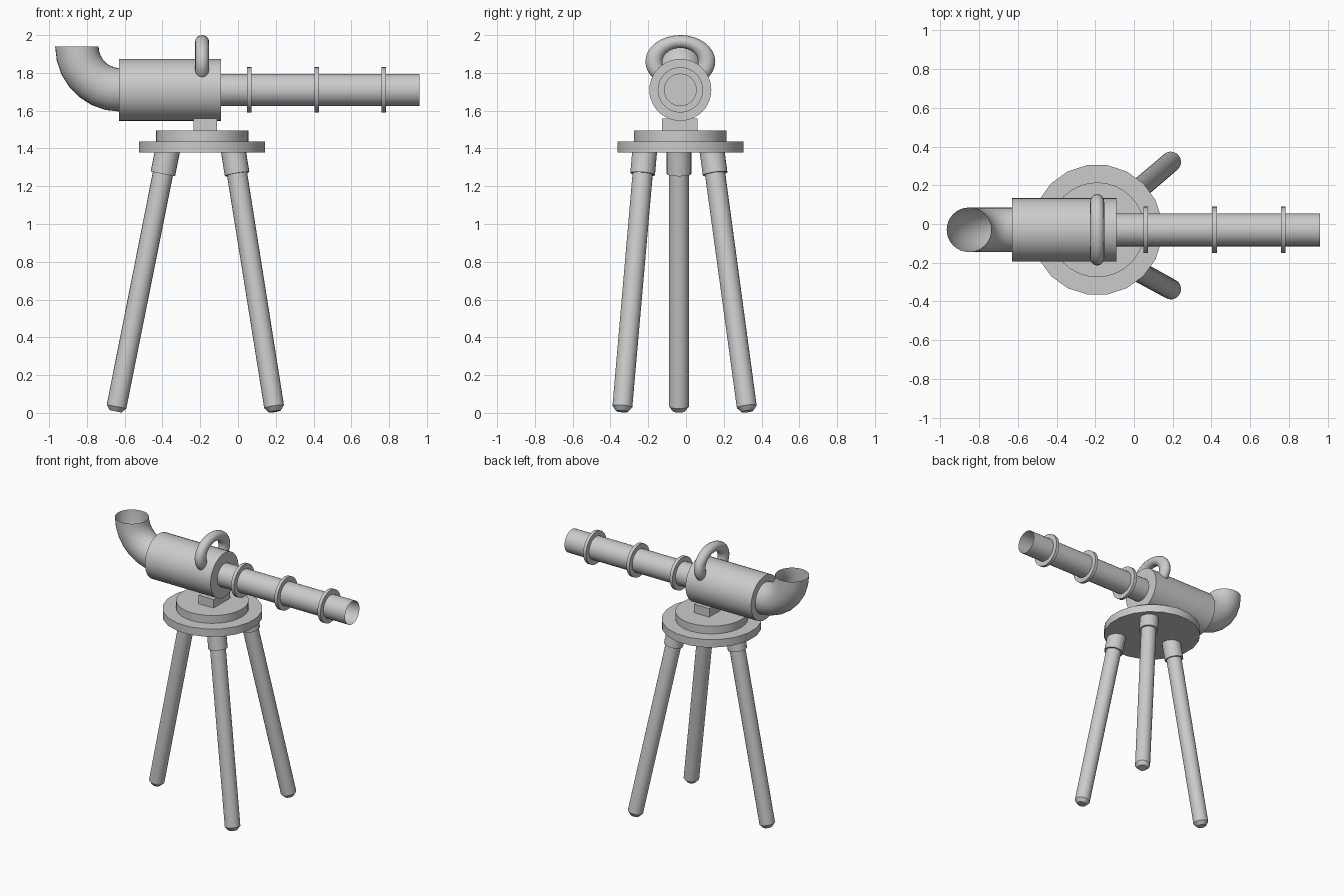
import bpy, bmesh
from math import pi, sin, cos
from mathutils import Vector, Matrix

if "Cube" in bpy.data.objects:
    bpy.data.objects.remove(bpy.data.objects["Cube"])

CX, CY, AX = -0.19, -0.03, 1.71   # tripod centre x, centre line y, tube axis z


def finish(name, bm):
    bmesh.ops.recalc_face_normals(bm, faces=bm.faces)
    me = bpy.data.meshes.new(name)
    bm.to_mesh(me)
    bm.free()
    ob = bpy.data.objects.new(name, me)
    bpy.context.collection.objects.link(ob)
    bpy.ops.object.select_all(action='DESELECT')
    ob.select_set(True)
    bpy.context.view_layer.objects.active = ob
    bpy.ops.object.shade_smooth_by_angle(angle=0.6)
    return ob


def bridge(bm, a, b):
    n = len(a)
    for i in range(n):
        bm.faces.new((a[i], a[(i + 1) % n], b[(i + 1) % n], b[i]))


def lathe(name, profile, origin, direction, n=32, caps=True, closed=False, turn=0.0):
    """Revolve (radius, distance) points about a line from origin along direction."""
    bm = bmesh.new()
    rot = Vector(direction).to_track_quat('Z', 'Y').to_matrix()
    rings = []
    for r, t in profile:
        rings.append([bm.verts.new(Vector(origin) + rot @ Vector(
            (r * cos(2 * pi * (i + turn) / n), r * sin(2 * pi * (i + turn) / n), t)))
            for i in range(n)])
    for a, b in zip(rings, rings[1:]):
        bridge(bm, a, b)
    if closed:
        bridge(bm, rings[-1], rings[0])
    elif caps:
        bm.faces.new(rings[0])
        bm.faces.new(rings[-1])
    return finish(name, bm)


X, Z = (1, 0, 0), (0, 0, 1)

# Main body and open front barrel
lathe("main_body", [(0.164, 0), (0.164, 0.54)], (-0.63, CY, AX), X, 40)
lathe("barrel", [(0.085, 0), (0.085, 1.052)], (-0.09, CY, AX), X, 32, caps=False)

# Barrel rings
for k, x in enumerate((0.06, 0.416, 0.772)):
    lathe(f"barrel_ring_{k + 1}",
          [(0.084, -0.012), (0.12, -0.012), (0.12, 0.012), (0.084, 0.012)],
          (x, CY, AX), X, 32, closed=True)

# Open curved eyepiece: rings swept round a quarter arc
bm = bmesh.new()
R, r, steps, n = 0.225, 0.115, 7, 32
prev = None
for s in range(steps + 1):
    a = s / steps * pi / 2
    ring = []
    for i in range(n):
        b = 2 * pi * i / n
        d = R + r * cos(b)
        ring.append(bm.verts.new((-0.628 - d * sin(a), CY + r * sin(b),
                                  AX + R - d * cos(a) + 0.005 * s / steps)))
    if prev:
        bridge(bm, prev, ring)
    prev = ring
finish("eyepiece_elbow", bm)

# Carrying handle: flattened torus partly sunk in the body
bpy.ops.mesh.primitive_torus_add(major_radius=0.14, minor_radius=0.045,
                                 major_segments=32, minor_segments=16)
handle = bpy.context.object
handle.name = "handle"
handle.data.transform(Matrix.Translation((CX, CY, 1.86))
                      @ Matrix.Diagonal((0.82, 1, 0.757, 1))
                      @ Matrix.Rotation(pi / 2, 4, 'Y'))
bpy.ops.object.shade_smooth_by_angle(angle=0.8)

# Mounting block
bm = bmesh.new()
bmesh.ops.create_cube(bm, size=1, matrix=Matrix.Translation((-0.173, CY - 0.003, 1.522))
                      @ Matrix.Diagonal((0.124, 0.19, 0.072, 1)))
finish("mount_block", bm)

# Stepped base plates
lathe("upper_plate", [(0.245, 0), (0.245, 0.06)], (CX, CY, 1.435), Z, 32)
lathe("lower_plate", [(0.338, 0), (0.338, 0.058)], (CX, CY, 1.379), Z, 20, turn=0.5)

# Legs with sockets and chamfered feet: (name, foot point, top point)
legs = (("rear", (-0.648, -0.037, 0.008), (-0.374, -0.037, 1.385)),
        ("front", (0.195, -0.339, 0.008), (-0.024, -0.219, 1.385)),
        ("back", (0.195, 0.325, 0.008), (-0.024, 0.138, 1.385)))
for name, foot, top in legs:
    d = Vector(top) - Vector(foot)
    L = d.length
    lathe(f"{name}_leg", [(0.032, 0), (0.053, 0.026), (0.054, L)], foot, d, 20)
    lathe(f"{name}_leg_socket", [(0.066, L - 0.122), (0.066, L + 0.01)], foot, d, 20)
